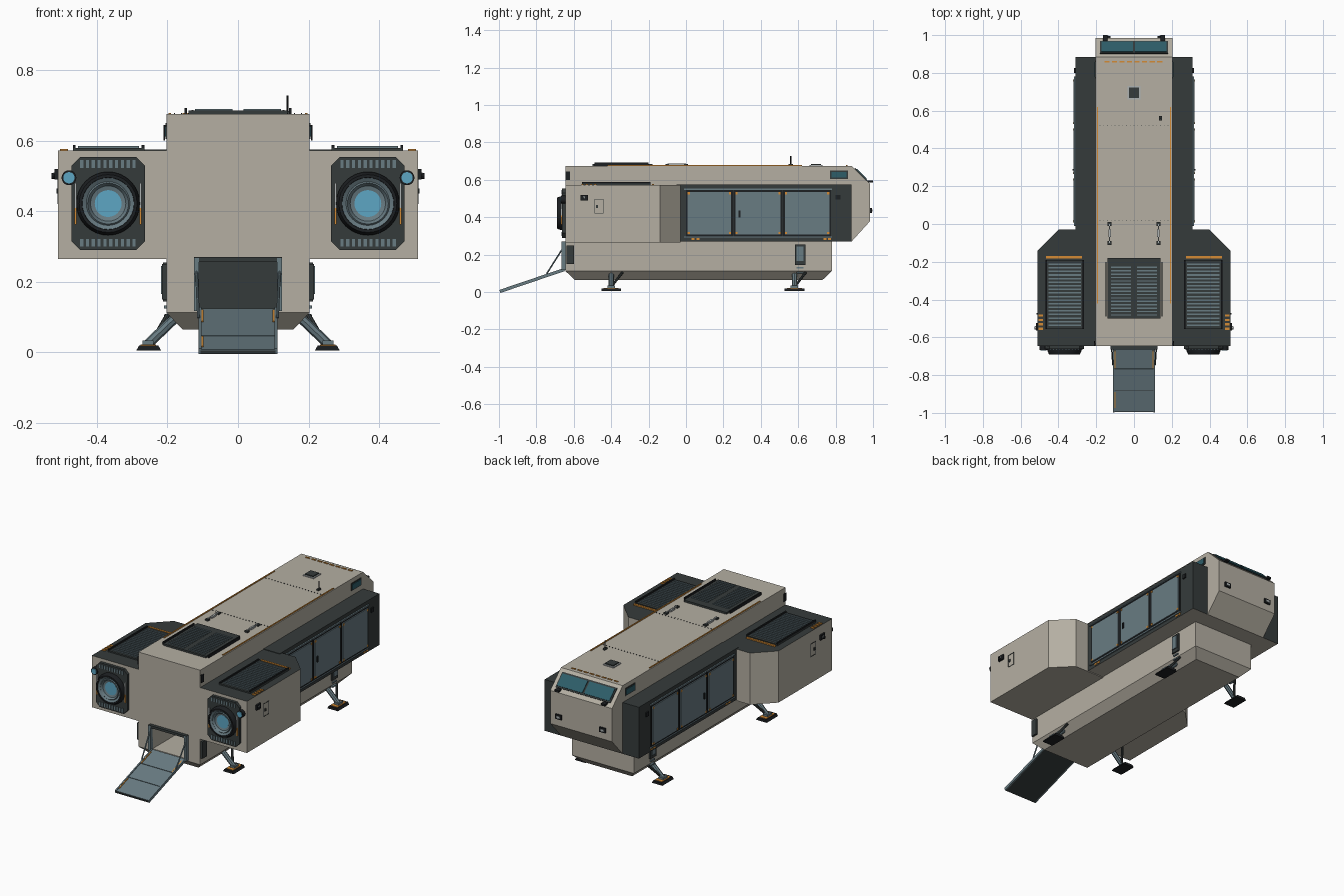
import bpy, bmesh, math
from mathutils import Vector, Matrix

if "Cube" in bpy.data.objects:
    bpy.data.objects.remove(bpy.data.objects["Cube"])

def mat(name, r, g, b):
    m = bpy.data.materials.new(name)
    m.diffuse_color = (r, g, b, 1)
    m.use_nodes = True
    m.node_tree.nodes["Principled BSDF"].inputs["Base Color"].default_value = m.diffuse_color
    return m

BEIGE = mat("hull_beige", 0.46, 0.43, 0.365)
DARK = mat("charcoal", 0.036, 0.044, 0.044)
STEEL = mat("blue_steel", 0.14, 0.20, 0.225)
GLASS = mat("teal_glass", 0.027, 0.11, 0.14)
GLOW = mat("blue_light", 0.11, 0.38, 0.55)
ORANGE = mat("orange_trim", 0.66, 0.26, 0.035)
BLACK = mat("black_metal", 0.012, 0.014, 0.016)
PALE = mat("pale_grey", 0.42, 0.45, 0.45)

def finish(name, bm, *mats):
    bmesh.ops.recalc_face_normals(bm, faces=bm.faces)
    me = bpy.data.meshes.new(name)
    bm.to_mesh(me)
    bm.free()
    for m in mats:
        me.materials.append(m)
    ob = bpy.data.objects.new(name, me)
    bpy.context.collection.objects.link(ob)
    return ob

def boxes(name, m, *specs, matrix=None):
    """Each spec is x0, x1, y0, y1, z0, z1."""
    bm = bmesh.new()
    for x0, x1, y0, y1, z0, z1 in specs:
        t = Matrix.Translation(((x0+x1)/2, (y0+y1)/2, (z0+z1)/2))
        s = Matrix.Diagonal((abs(x1-x0), abs(y1-y0), abs(z1-z0), 1))
        bmesh.ops.create_cube(bm, size=1, matrix=t @ s)
    if matrix:
        bm.transform(matrix)
    return finish(name, bm, m)

def both(m_boxes):
    """Mirror box specs across x."""
    return m_boxes + [(-b[1], -b[0]) + b[2:] for b in m_boxes]

def loft(name, rings, *mats, cap=True):
    bm = bmesh.new()
    vs = [[bm.verts.new(p) for p in r] for r in rings]
    n = len(rings[0])
    for a, b in zip(vs, vs[1:]):
        for i in range(n):
            bm.faces.new((a[i], a[(i+1) % n], b[(i+1) % n], b[i]))
    if cap:
        bm.faces.new(vs[0])
        bm.faces.new(vs[-1])
    return finish(name, bm, *mats)

def prism(name, pts, axis, a, b, *mats):
    def put(p, d):
        q = list(p)
        q.insert(axis, d)
        return q
    return loft(name, [[put(p, d) for p in pts] for d in (a, b)], *mats)

def rod(name, p, q, r, m, n=8):
    p, q = Vector(p), Vector(q)
    d = q - p
    bm = bmesh.new()
    bmesh.ops.create_cone(bm, cap_ends=True, segments=n, radius1=r, radius2=r, depth=d.length,
                          matrix=Matrix.Translation((p+q)/2) @ d.to_track_quat('Z', 'Y').to_matrix().to_4x4())
    return finish(name, bm, m)

def lathe_y(name, cx, cz, prof, m, cap=False, n=32):
    ang = [2*math.pi*i/n for i in range(n)]
    ob = loft(name, [[(cx+r*math.cos(a), y, cz+r*math.sin(a)) for a in ang] for r, y in prof], m, cap=cap)
    bpy.context.view_layer.objects.active = ob
    ob.select_set(True)
    bpy.ops.object.shade_smooth_by_angle(angle=math.radians(30))
    ob.select_set(False)
    return ob

# Lower hull with chamfered keel and entry bay
def rect(x, y0, y1, z):
    return [(-x, y0, z), (x, y0, z), (x, y1, z), (-x, y1, z)]
lower = loft("lower_hull", [rect(.157, -.595, .73, .065), rect(.203, -.645, .78, .113),
                            rect(.203, -.645, .78, .27)], BEIGE)
cutter = boxes("entry_cutter", BEIGE, (-.11, .11, -.8, -.3, .125, .258))
mod = lower.modifiers.new("entry", 'BOOLEAN')
mod.object, mod.operation, mod.solver = cutter, 'DIFFERENCE', 'EXACT'
bpy.context.view_layer.objects.active = lower
bpy.ops.object.modifier_apply(modifier="entry")
bpy.data.objects.remove(cutter)
boxes("entry_back_wall", DARK, (-.11, .11, -.308, -.301, .125, .258))
boxes("entry_frame", STEEL, *both([(.11, .125, -.665, -.64, .118, .268)]))
boxes("entry_lintel", DARK, (-.125, .125, -.665, -.64, .256, .27))

# Upper hull with angled nose at the rear
prism("upper_hull", [(-.645, .27), (.885, .27), (.985, .38), (.985, .577), (.885, .675), (-.645, .675)],
      0, -.203, .203, BEIGE)

# Nose windows laid on the sloped face
slope = Matrix.Translation((0, .935, .626)) @ Matrix.Rotation(-math.atan2(.098, .1), 4, 'X')
boxes("nose_window_frame", DARK, (-.18, .18, -.048, .044, 0, .005), matrix=slope)
boxes("nose_windows", GLASS, *both([(.006, .172, -.038, .036, .003, .009)]), matrix=slope)
boxes("side_window_frames", DARK, *both([(.2, .206, .77, .865, .605, .65)]))
boxes("side_windows", GLASS, *both([(.2, .209, .778, .857, .612, .643)]))
boxes("nose_lamp_mounts", BLACK, *both([(.125, .165, .98, .994, .422, .45)]))
boxes("nose_lamps", PALE, *both([(.135, .155, .99, .997, .43, .442)]))
boxes("roof_edge_lamps", BLACK, *both([(.14, .165, .97, 1.0, .585, .597)]))

# Roof details
boxes("roof_stripes", ORANGE, *both([(.19, .197, -.42, .62, .672, .679)]))
boxes("roof_dashes", ORANGE, *[(-.157+i*.04, -.13+i*.04, .856, .864, .672, .679) for i in range(8)])
boxes("roof_hatch", PALE, (-.035, .035, .66, .73, .67, .68))
boxes("roof_hatch_cover", DARK, (-.027, .027, .668, .722, .678, .686))
boxes("roof_handle_pads", DARK, *both([(.12, .14, -.11, -.09, .67, .684), (.12, .14, -.01, .01, .67, .684)]))
boxes("roof_handles", PALE, *both([(.121, .135, -.07, -.03, .676, .686), (.126, .132, -.1, 0, .68, .687)]))
rod("antenna", (.14, .56, .67), (.14, .56, .728), .003, BLACK)
boxes("antenna_base", DARK, (.133, .147, .548, .572, .67, .684))
boxes("roof_rivets", DARK, *[(x/100-.002, x/100+.002, y-.002, y+.002, .674, .678)
                             for y in (.02, .52) for x in range(-18, 19, 2)])

# Roof radiator with two banks of slats
boxes("roof_radiator", DARK, (-.14, .14, -.5, -.18, .67, .686))
boxes("roof_radiator_slats", STEEL, *both([(.015, .122, y/1000, y/1000+7, .685, .69)[:3] +
      (y/1000+.007, .685, .69) for y in range(-485, -220, 18)]))
boxes("roof_radiator_rails", BLACK, *both([(.145, .152, -.49, -.2, .672, .692)]))

# Hull side rails and service boxes
boxes("hull_side_rails", BLACK, *both([(.207, .211, -.645, -.62, .60, .645), (.2, .211, -.64, -.63, .64, .645)]))
boxes("service_box", DARK, *both([(.2, .212, .582, .638, .145, .255)]))
boxes("service_panel", STEEL, *both([(.21, .218, .592, .628, .165, .245)]))
boxes("service_steps", STEEL, *both([(.19, .21, .592, .628, z, z+.008) for z in (.1, .125)]))

for s, side in ((1, "right"), (-1, "left")):
    def bx(name, m, *specs):
        return boxes(side + "_" + name, m, *[(s*b[0], s*b[1]) + tuple(b[2:]) for b in specs])

    # Side module with three large panels
    mod_ob = bx("side_module", DARK, (.2, .31, -.05, .885, .27, .575))
    mod_ob.data.materials.append(BEIGE)
    for f in mod_ob.data.polygons:
        f.material_index = int(f.normal.z < -.5)
    panels = ((.005, .245), (.26, .51), (.525, .77))
    bx("panel_frames", BLACK, *[(.305, .314, a-.006, b+.006, .298, .546) for a, b in panels])
    bx("panels", STEEL, *[(.31, .32, a+.004, b-.004, .308, .536) for a, b in panels])
    bx("panel_corner_clips", ORANGE, *[(.315, .322, y, y+.012, z, z+.012) for a, b in panels
                                       for y in (a+.004, b-.016) for z in (.31, .522)])
    bx("panel_handle", BLACK, (.315, .325, .282, .292, .40, .435))
    bx("module_marks", ORANGE, *[(.305, .313, y, y+.016, .278, .29) for y in (.03, .055, .735, .76)])
    bx("module_lamp", BLACK, (.305, .318, .8, .825, .495, .52))
    bx("module_rail", STEEL, (.308, .318, -.01, .78, .547, .553), (.308, .318, -.01, .78, .291, .297))

    # Engine pod with a clipped rear corner and dark roof
    pod = prism(side + "_engine_pod", [(s*x, y) for x, y in
                ((.2, -.645), (.51, -.645), (.51, -.14), (.4, -.03), (.2, -.03))], 2, .265, .572, BEIGE, DARK)
    for f in pod.data.polygons:
        f.material_index = int(f.normal.z > .5)

    # Pod roof grille
    bx("pod_grille", DARK, (.265, .468, -.555, -.19, .57, .58))
    bx("pod_grille_slats", STEEL, *[(.28, .453, -.54+i*.019, -.532+i*.019, .579, .585) for i in range(18)])
    bx("pod_grille_rails", BLACK, (.265, .273, -.555, -.19, .575, .588), (.46, .468, -.555, -.19, .575, .588))
    bx("pod_grille_bar", ORANGE, (.275, .465, -.182, -.17, .57, .579))
    bx("pod_roof_marks", ORANGE, *[(.482, .505, y, y+.012, .57, .577) for y in (-.56, -.537, -.514, -.491)])

    # Pod flank details
    bx("pod_flank_box", BLACK, (.505, .52, -.565, -.525, .49, .52))
    bx("pod_flank_lamp", PALE, (.515, .523, -.552, -.54, .5, .51))
    bx("pod_flank_hatch", DARK, (.505, .512, -.49, -.44, .42, .423), (.505, .512, -.49, -.44, .495, .498),
       (.505, .512, -.49, -.487, .42, .498), (.505, .512, -.443, -.44, .42, .498),
       (.505, .515, -.48, -.47, .45, .465))
    rod(side + "_pod_beacon", (s*.505, -.55, .5), (s*.528, -.55, .5), .008, BLACK)

    # Engine face plate
    cx, cz = s*.368, .422
    w, h, c = .104, .132, .025
    octo = [(cx+i, cz+k) for i, k in ((-w+c, -h), (w-c, -h), (w, -h+c), (w, h-c),
                                      (w-c, h), (-w+c, h), (-w, h-c), (-w, -h+c))]
    prism(side + "_engine_plate", octo, 1, -.662, -.64, DARK)
    bx("engine_vents", STEEL, *[(.29+i*.0165, .299+i*.0165, -.666, -.66, z, z+.022)
                                for i in range(10) for z in (.3, .523)])
    bx("engine_side_strips", PALE, (.273, .279, -.667, -.66, .41, .48), (.457, .463, -.667, -.66, .41, .48))
    bx("engine_orange_strips", ORANGE, (.273, .279, -.667, -.66, .362, .41), (.457, .463, -.667, -.66, .362, .41))

    # Engine nozzle
    lathe_y(side + "_nozzle_shell", cx, cz, [(.09, -.655), (.09, -.672), (.082, -.69), (.074, -.69), (.07, -.675)], BLACK)
    lathe_y(side + "_nozzle_cone", cx, cz, [(.075, -.688), (.062, -.68), (.058, -.684), (.05, -.672), (.036, -.668)], STEEL)
    lathe_y(side + "_nozzle_glow", cx, cz, [(.038, -.669), (.038, -.66)], GLOW, cap=True)

    # Corner lamp
    lathe_y(side + "_lamp_housing", s*.479, .495, [(.021, -.64), (.021, -.667)], BLACK, cap=True, n=20)
    lathe_y(side + "_lamp_lens", s*.479, .495, [(.016, -.66), (.016, -.671)], GLOW, cap=True, n=20)

    # Landing legs
    for y, end in ((-.4, "front"), (.58, "rear")):
        tag = side + "_" + end
        rod(tag + "_leg", (s*.165, y, .11), (s*.255, y, .024), .014, STEEL)
        rod(tag + "_leg_brace", (s*.2, y+.06, .105), (s*.245, y, .028), .007, DARK)
        prism(tag + "_foot", [(s*x, z) for x, z in ((.218, .006), (.288, .006), (.28, .02), (.226, .02))],
              1, y-.053, y+.053, BLACK)
        bx(end + "_foot_trim", ORANGE, (.232, .276, y-.04, y+.04, .018, .023))
        bx(end + "_foot_hub", STEEL, (.24, .27, y-.02, y+.02, .02, .034))

    # Entry cables and ramp hinge
    rod(side + "_ramp_cable", (s*.118, -.655, .24), (s*.112, -.745, .098), .004, STEEL)
    bx("flank_step_box", DARK, (.2, .215, -.64, -.6, .15, .25))

# Ramp in three segments, dark underneath
length = math.hypot(.345, .117)
tilt = Matrix.Translation((0, -.65, .12)) @ Matrix.Rotation(math.atan2(.117, .345), 4, 'X')
seg = length/3
ramp = boxes("ramp", STEEL, *[(-.108, .108, -(i+1)*seg+.003, -i*seg, -.006, .005) for i in range(3)], matrix=tilt)
ramp.data.materials.append(DARK)
for f in ramp.data.polygons:
    f.material_index = int(f.normal.z < -.5)
boxes("ramp_backing", DARK, (-.106, .106, -length, 0, -.008, .002), matrix=tilt)
boxes("ramp_edges", STEEL, *both([(.104, .112, -length, 0, -.008, .009)]), matrix=tilt)
boxes("ramp_marks", ORANGE, (.098, .103, -.12, -.02, .003, .008), (-.103, -.098, -.34, -.25, .003, .008),
      (-.103, -.098, -.12, -.02, .003, .008), matrix=tilt)
